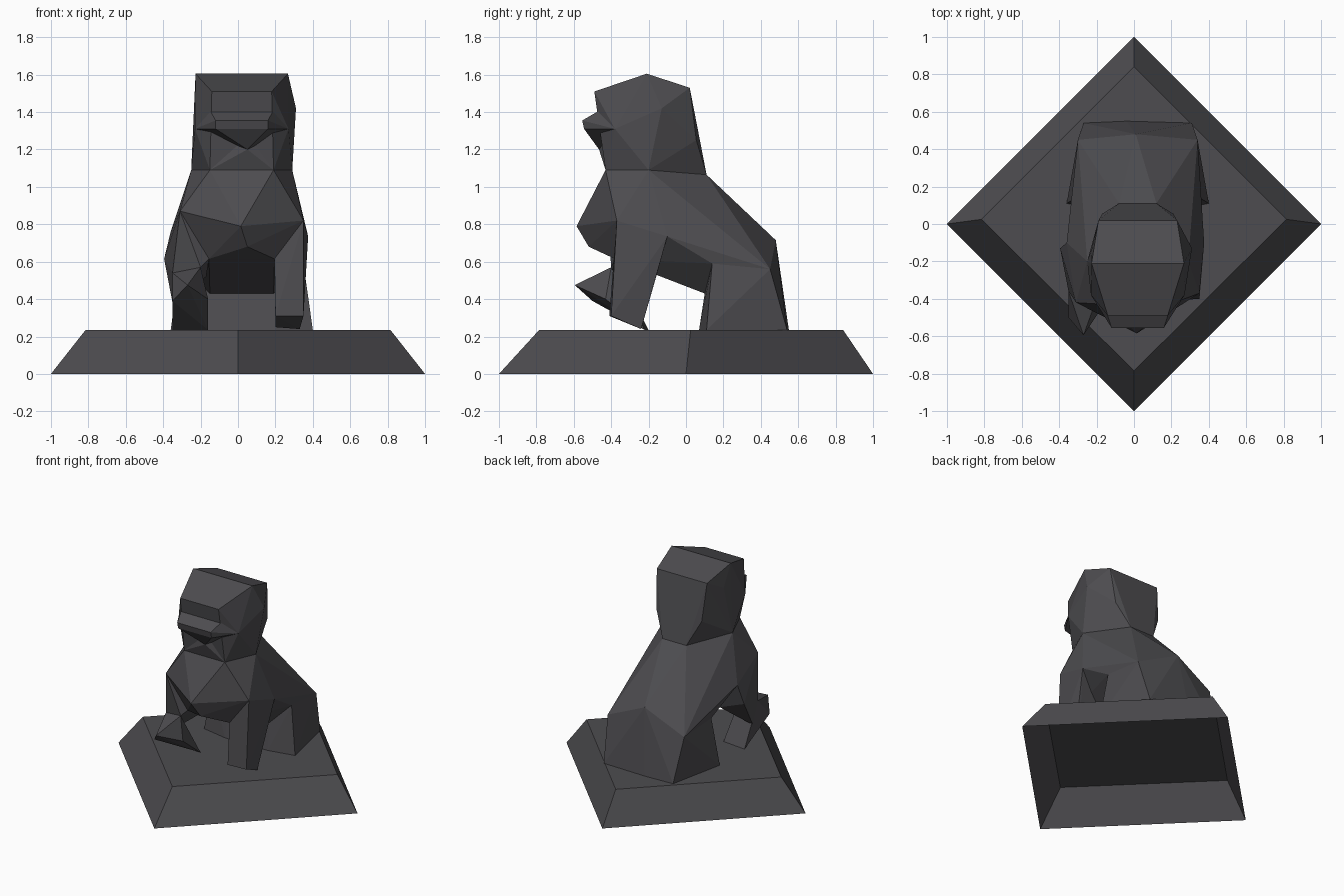
import bpy
import bmesh
from mathutils import Vector

default_cube = bpy.data.objects.get("Cube")
if default_cube:
    bpy.data.objects.remove(default_cube, do_unlink=True)

# One dark stone colour for the whole statue
stone = bpy.data.materials.new("dark_stone")
stone.use_nodes = True
colour = (0.075, 0.073, 0.08, 1)
stone.diffuse_color = colour
stone.node_tree.nodes["Principled BSDF"].inputs["Base Color"].default_value = colour

CM = 0.01
MIDLINE = 2  # the animal sits slightly off the centre of its base


def finish(bm, name):
    mesh = bpy.data.meshes.new(name)
    bm.to_mesh(mesh)
    bm.free()
    mesh.materials.append(stone)
    part = bpy.data.objects.new(name, mesh)
    bpy.context.collection.objects.link(part)
    return part


def pair(half_width, y, z):
    """Two matching points on either side of the midline, in centimetres."""
    return [(MIDLINE - half_width, y, z), (MIDLINE + half_width, y, z)]


def faceted(name, *groups):
    """A flat-faced solid wrapped around groups of corner points."""
    bm = bmesh.new()
    for group in groups:
        for point in group:
            bm.verts.new(Vector(point) * CM)
    bmesh.ops.convex_hull(bm, input=bm.verts[:])
    loose = [v for v in bm.verts if not v.link_faces]
    bmesh.ops.delete(bm, geom=loose, context="VERTS")
    bmesh.ops.recalc_face_normals(bm, faces=bm.faces[:])
    return finish(bm, name)


# Plinth: hollow tapered diamond, open underneath
bm = bmesh.new()
foot = [bm.verts.new(p) for p in ((0, -1, 0), (1, 0, 0), (0, 1, 0), (-1, 0, 0))]
deck_z = 0.235
deck = [bm.verts.new((x, y, deck_z)) for x, y in
        ((0, -0.785), (0.815, 0.025), (0, 0.84), (-0.815, 0.025))]
bm.faces.new(deck)
for i in range(len(foot)):
    j = (i + 1) % len(foot)
    bm.faces.new((foot[i], foot[j], deck[j], deck[i]))
finish(bm, "plinth")

# Corners shared between neighbouring parts
neck_front = pair(17, -43, 109)
neck_side = pair(27, -20, 109)
neck_back = pair(10, 11, 106.5)
eyes = pair(17, -46, 141)
cheeks = pair(25, -38, 131)
shoulder_front = [(-31, -42, 87), (35, -37, 82)]
shoulder_back = [(-36, -10, 76), (37.5, -10, 73.5)]
chest_base = pair(17.5, -38, 61.5)
belly_back = pair(17, 10, 43)
flank = pair(33, 14, 59)
rump_side = pair(32, 45, 56)
rump_top = [(1, 48, 71.5)]

# Head
faceted("head", pair(24.7, -21, 160.5), pair(16, -49, 151), pair(21, 2, 153),
        [(-22.5, -13, 145), (31, -13, 142)], eyes, cheeks,
        pair(19, 5.5, 125), neck_front, neck_side, neck_back)
faceted("muzzle", eyes, cheeks, pair(14, -55.5, 135.5), pair(14, -54.5, 131),
        [(5, -46.5, 120)])
faceted("jaw", cheeks, neck_front, [(5, -46.5, 120)])

# Body
faceted("chest", neck_front, neck_side, neck_back, shoulder_front,
        shoulder_back, chest_base, [(1.5, -58.5, 79), (5, -52, 68)])
faceted("torso", neck_side, neck_back, shoulder_back, chest_base, belly_back,
        flank, rump_side, rump_top)
faceted("haunches", belly_back, flank, rump_side, rump_top,
        pair(38, 11, 23.5), pair(18, 7, 23.5), pair(29, 54, 23.5),
        [(-4, 55, 23.5)])

# Straight front leg on the left
faceted("left_front_leg", shoulder_front[1:], shoulder_back[1:], chest_base[1:],
        [(20, -15.5, 53.5), (34, -15.5, 53.5)],
        [(20, -41, 31), (35, -40, 31), (20, -25, 25), (33, -24, 24)])

# Bent front leg and raised paw on the right
wrist = [(-35, -36, 54), (-20, -40, 57)]
faceted("right_front_leg", shoulder_front[:1], shoulder_back[:1], chest_base[:1],
        [(-39.5, -13, 61.5), (-17, -16, 52)], wrist, [(-35, -30, 38)])
faceted("right_front_paw", wrist, [(-27, -59.5, 47.5), (-35, -50, 39)],
        [(-16, -43, 40), (-35, -20, 23.5), (-16, -22, 23.5)])
